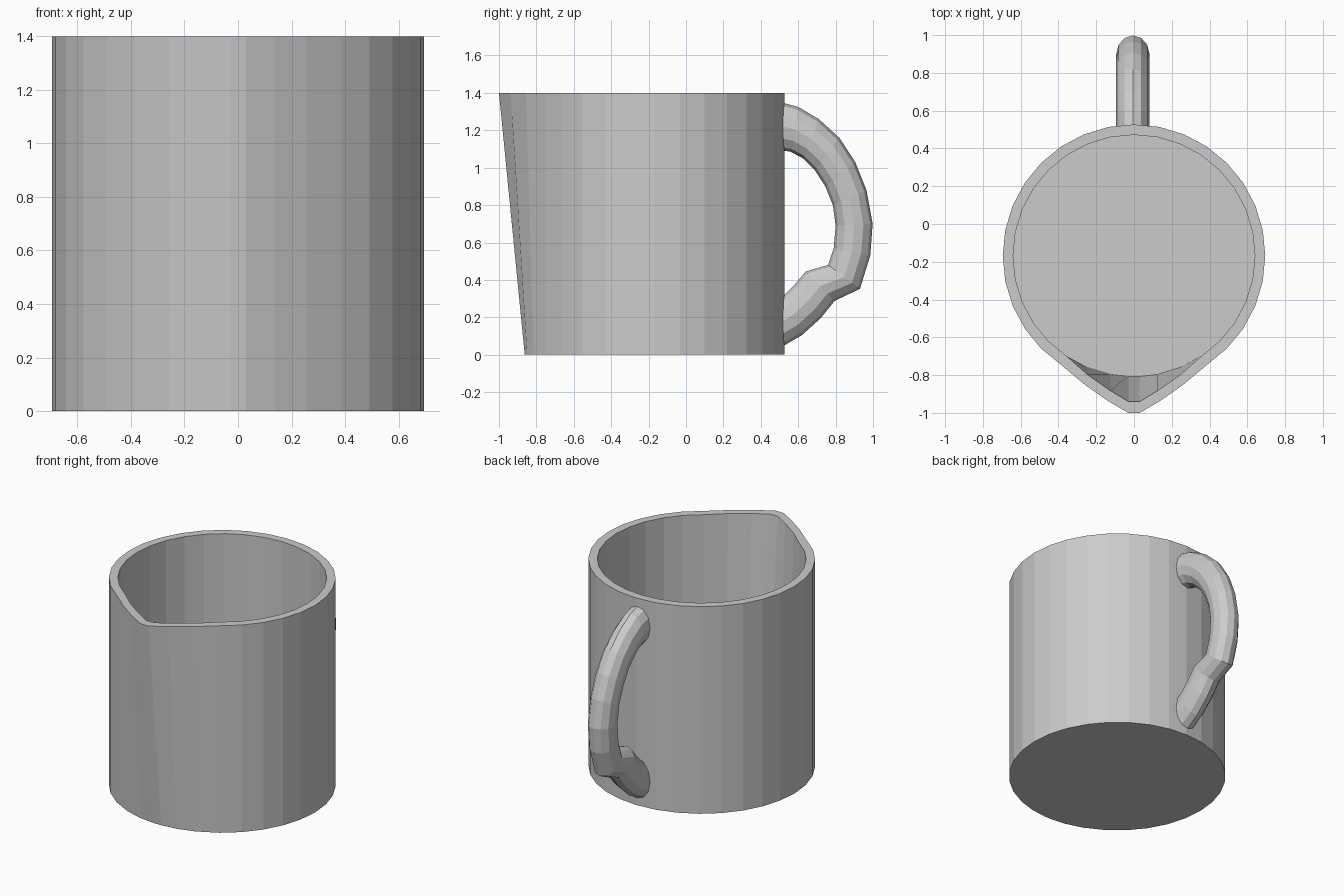
import bpy, bmesh, math

if "Cube" in bpy.data.objects:
    bpy.data.objects.remove(bpy.data.objects["Cube"])

CY, R_OUT, R_IN, H, FLOOR = -0.168, 0.695, 0.64, 1.4, 0.055


def make_object(name, bm):
    bmesh.ops.recalc_face_normals(bm, faces=bm.faces)
    mesh = bpy.data.meshes.new(name)
    bm.to_mesh(mesh)
    bm.free()
    obj = bpy.data.objects.new(name, mesh)
    bpy.context.collection.objects.link(obj)
    return obj


def bridge(bm, a, b):
    n = len(a)
    for i in range(n):
        bm.faces.new((a[i], a[(i + 1) % n], b[(i + 1) % n], b[i]))


def wall_rings(bm, r, z_low, lip):
    """Circular lower ring and matching top ring pulled out to a pouring lip."""
    low, top = [], []
    half = sorted(lip)
    front = [(-x, y) for x, y in reversed(half)] + half
    for x, y in front:
        low.append(bm.verts.new((x, CY - math.sqrt(r * r - x * x), z_low)))
        top.append(bm.verts.new((x, y, H)))
    for k in range(3, 30):
        a = k * math.tau / 32
        x, y = r * math.sin(a), CY - r * math.cos(a)
        low.append(bm.verts.new((x, y, z_low)))
        top.append(bm.verts.new((x, y, H)))
    return low, top


# Jug body: outer wall, rim, inner wall and floor
bm = bmesh.new()
out_low, out_top = wall_rings(bm, R_OUT, 0, [(0.03, -1.0), (0.136, -0.938), (0.255, -0.855)])
in_low, in_top = wall_rings(bm, R_IN, FLOOR, [(0.03, -0.94), (0.125, -0.882), (0.245, -0.798)])
bridge(bm, out_low, out_top)
bridge(bm, out_top, in_top)
bridge(bm, in_top, in_low)
bm.faces.new(out_low)
bm.faces.new(in_low)
make_object("jug_body", bm)

# Handle: oval sections lofted between inner and outer side profiles (y, z)
sections = [
    ((0.50, 1.095), (0.50, 1.352)), ((0.56, 1.085), (0.60, 1.325)),
    ((0.625, 1.05), (0.71, 1.26)), ((0.69, 0.985), (0.82, 1.16)),
    ((0.745, 0.90), (0.905, 1.03)), ((0.785, 0.80), (0.965, 0.88)),
    ((0.80, 0.69), (0.998, 0.70)), ((0.79, 0.57), (0.985, 0.53)),
    ((0.76, 0.48), (0.93, 0.352)), ((0.64, 0.445), (0.795, 0.288)),
    ((0.585, 0.38), (0.72, 0.195)), ((0.53, 0.325), (0.62, 0.105)),
    ((0.50, 0.30), (0.50, 0.035)),
]
SIDES, HALF_W = 12, 0.088
bm = bmesh.new()
rings = []
for (yi, zi), (yo, zo) in sections:
    ring = []
    for k in range(SIDES):
        a = k * math.tau / SIDES
        t = 0.5 + 0.5 * math.cos(a)
        ring.append(bm.verts.new((HALF_W * math.sin(a) - 0.006,
                                  yi + (yo - yi) * t, zi + (zo - zi) * t)))
    rings.append(ring)
for a, b in zip(rings, rings[1:]):
    bridge(bm, a, b)
bm.faces.new(rings[0])
bm.faces.new(rings[-1])
make_object("handle", bm)
